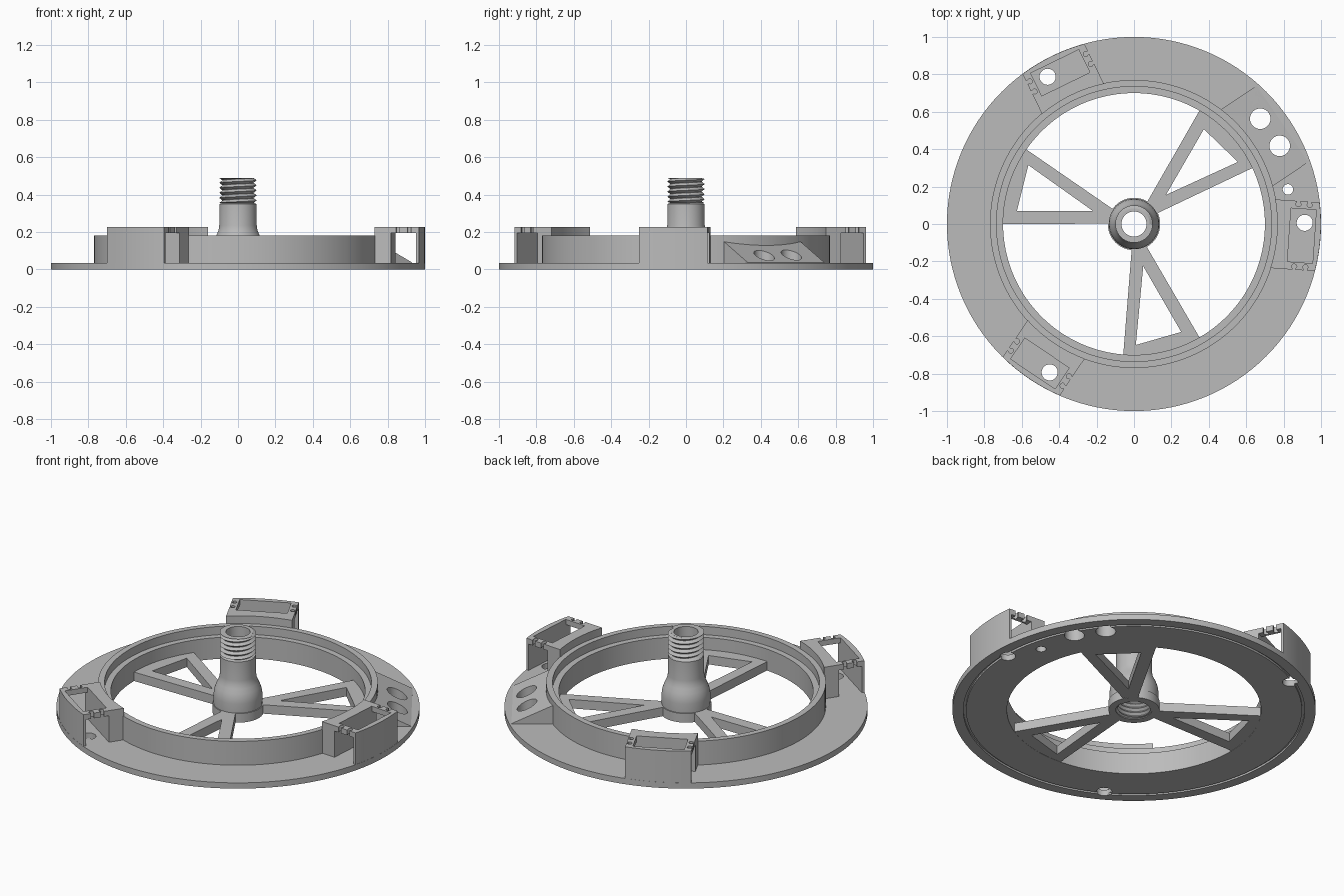
import bpy, bmesh
from math import sin, cos, pi, radians, sqrt, atan2
from mathutils import Matrix

if "Cube" in bpy.data.objects:
    bpy.data.objects.remove(bpy.data.objects["Cube"])

grey = bpy.data.materials.new("plain grey")
grey.use_nodes = True
grey.diffuse_color = (0.5, 0.5, 0.5, 1)
bsdf = next(n for n in grey.node_tree.nodes if n.type == 'BSDF_PRINCIPLED')
bsdf.inputs["Base Color"].default_value = grey.diffuse_color
bsdf.inputs["Roughness"].default_value = 0.6
parts = []


def finish(name, bm, recalc=True):
    if recalc:
        bmesh.ops.recalc_face_normals(bm, faces=bm.faces)
    mesh = bpy.data.meshes.new(name)
    bm.to_mesh(mesh)
    bm.free()
    mesh.materials.append(grey)
    ob = bpy.data.objects.new(name, mesh)
    bpy.context.collection.objects.link(ob)
    parts.append(ob)
    return ob


def lathe(name, profile, n=128):
    """Closed (r, z) profile turned around z."""
    bm = bmesh.new()
    rings = [[bm.verts.new((r * cos(2 * pi * i / n), r * sin(2 * pi * i / n), z))
              for r, z in profile] for i in range(n)]
    m = len(profile)
    for i in range(n):
        a, b = rings[i], rings[(i + 1) % n]
        for j in range(m):
            k = (j + 1) % m
            bm.faces.new((a[j], b[j], b[k], a[k]))
    return finish(name, bm)


def add_prism(bm, points, z0, z1, turn=0.0):
    """Extrude an outline; z1 may be a function of the local x."""
    top = z1 if callable(z1) else lambda u: z1
    rot = Matrix.Rotation(turn, 3, 'Z')
    low = [bm.verts.new(rot @ Matrix.Identity(3) @ _v(u, v, z0)) for u, v in points]
    high = [bm.verts.new(rot @ _v(u, v, top(u))) for u, v in points]
    bm.faces.new(low[::-1])
    bm.faces.new(high)
    n = len(points)
    for i in range(n):
        j = (i + 1) % n
        bm.faces.new((low[i], low[j], high[j], high[i]))


def _v(x, y, z):
    return Matrix.Translation((x, y, z)).to_translation()


def circle(x, y, r, n=40):
    return [(x + r * cos(2 * pi * i / n), y + r * sin(2 * pi * i / n)) for i in range(n)]


def rect(u0, u1, half):
    return [(u0, -half), (u1, -half), (u1, half), (u0, half)]


def arc(r, half, n=16):
    """Arc around the origin, crossing +x, from v = -half to +half."""
    vs = [half * (2 * i / n - 1) for i in range(n + 1)]
    return [(sqrt(r * r - v * v), v) for v in vs]


def cut(ob, *prisms):
    """Subtract prisms, one at a time, and bake the result."""
    for args in prisms:
        bm = bmesh.new()
        add_prism(bm, *args)
        cutter = finish("cutter", bm)
        parts.remove(cutter)
        cutter.hide_render = True
        mod = ob.modifiers.new("cut", 'BOOLEAN')
        mod.object, mod.operation, mod.solver = cutter, 'DIFFERENCE', 'EXACT'
        bpy.context.view_layer.update()
        deps = bpy.context.evaluated_depsgraph_get()
        mesh = bpy.data.meshes.new_from_object(ob.evaluated_get(deps))
        ob.modifiers.clear()
        ob.data = mesh
        bpy.data.objects.remove(cutter)


def thread(name, z0, z1, crest, root, pitch, n=64):
    """Helical ridge strip, clipped flat at both ends."""
    bm = bmesh.new()
    rows = range(-2, int(2 * (z1 - z0) / pitch) + 2)
    grid = []
    for i in range(n + 1):
        a = 2 * pi * i / n
        col = []
        for k in rows:
            z = min(max(z0 + pitch * (k / 2 + i / n), z0), z1)
            r = crest if k % 2 else root
            col.append(bm.verts.new((r * cos(a), r * sin(a), z)))
        grid.append(col)
    for a, b in zip(grid, grid[1:]):
        for j in range(len(rows) - 1):
            quad = (a[j], b[j], b[j + 1], a[j + 1])
            bm.faces.new(quad if crest > root else quad[::-1])
    return finish(name, bm, recalc=False)


# Flange with raised stepped rim and a groove underneath
base = lathe("flange_and_rim", [
    (0.70, 0), (0.925, 0), (0.925, 0.012), (0.94, 0.012), (0.94, 0), (1, 0),
    (1, 0.035), (0.77, 0.035), (0.77, 0.18), (0.735, 0.18), (0.735, 0.13), (0.70, 0.13)])

# Sloped wedge on the flange
wedge_turn = radians(34)
bm = bmesh.new()
add_prism(bm, arc(0.755, 0.247) + [(0.957, 0.247), (0.957, -0.247)], 0.02,
          lambda u: 0.128 - 0.49 * (u - 0.77), wedge_turn)
wedge = finish("sloped_wedge", bm)

# Vertical holes
big_holes = [(circle(x, y, 0.055), -0.1, 0.3) for x, y in ((0.675, 0.563), (0.779, 0.418))]
cut(wedge, *big_holes)
cut(base, *big_holes, (circle(0.823, 0.185, 0.028), -0.1, 0.3))

third = 2 * pi / 3
for i in range(3):
    # Hollow mounting pad, open at the top and both ends
    turn = i * third - radians(4)
    cut(base, (circle(0.91, 0.07, 0.043), -0.1, 0.3, turn))
    bm = bmesh.new()
    add_prism(bm, arc(0.766, 0.184) + arc(0.999, 0.184)[::-1], 0.02, 0.227, turn)
    pad = finish(f"mounting_pad_{i + 1}", bm)
    cut(pad, (rect(0.832, 0.967, 0.3), 0.0, 0.195, turn),
        (rect(0.832, 0.967, 0.143), 0.0, 0.3, turn))
    # Keyhole notches in the end bars
    for side in (-1, 1):
        for u in (0.87, 0.93):
            knob = [(u + 0.014 * cos(a), side * 0.166 + side * 0.012 * sin(a))
                    for a in (radians(130 + 28 * k) for k in range(11))]
            cut(pad, (knob + [(u + 0.009, side * 0.2), (u - 0.009, side * 0.2)],
                      0.18, 0.3, turn))

    # Forked spoke with a triangular opening
    a0, a1 = radians(145.3), pi
    outer = [(0.71 * cos(a1 + (a0 - a1) * k / 10), 0.71 * sin(a1 + (a0 - a1) * k / 10))
             for k in range(11)]
    bm = bmesh.new()
    add_prism(bm, [(-0.12, 0.002)] + outer + [(-0.112, 0.079)], 0.001, 0.055, i * third)
    spoke = finish(f"forked_spoke_{i + 1}", bm)
    cut(spoke, ([(-0.22, 0.07), (-0.626, 0.07), (-0.565, 0.315)], -0.1, 0.3, i * third))

# Bell shaped hub with hollow shaft
lathe("hub", [
    (0.1, 0), (0.14, 0), (0.14, 0.055), (0.134, 0.055), (0.135, 0.11), (0.131, 0.14),
    (0.123, 0.165), (0.112, 0.19), (0.104, 0.21), (0.1, 0.235), (0.1, 0.35),
    (0.084, 0.355), (0.084, 0.488), (0.067, 0.488), (0.067, 0.18), (0.1, 0.14)], 64)
thread("shaft_thread", 0.355, 0.488, 0.1, 0.083, 0.027)
thread("socket_thread", 0.004, 0.135, 0.088, 0.101, 0.027)

# Smooth the round parts, keep edges crisp
bpy.ops.object.select_all(action='DESELECT')
for ob in parts:
    ob.select_set(True)
bpy.context.view_layer.objects.active = base
bpy.ops.object.shade_smooth_by_angle(angle=radians(25))
